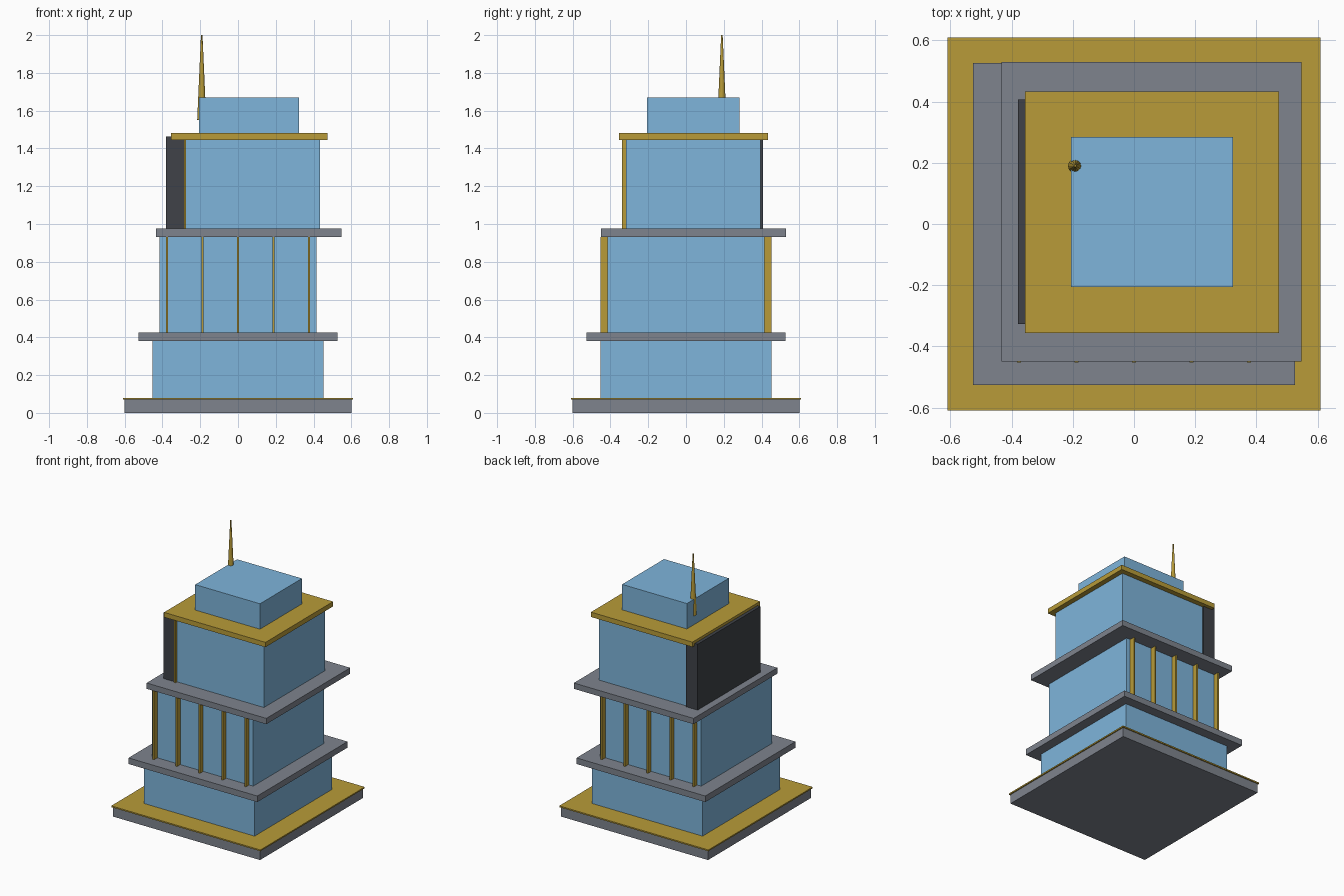
import bpy
import bmesh

if "Cube" in bpy.data.objects:
    bpy.data.objects.remove(bpy.data.objects["Cube"])


def material(name, rgb):
    m = bpy.data.materials.new(name)
    m.diffuse_color = (*rgb, 1)
    m.use_nodes = True
    m.node_tree.nodes["Principled BSDF"].inputs["Base Color"].default_value = m.diffuse_color
    return m


GLASS = material("glass_blue", (0.21, 0.46, 0.71))
GOLD = material("gold", (0.48, 0.33, 0.04))
DARK = material("dark_grey", (0.05, 0.055, 0.065))
STONE = material("stone_grey", (0.21, 0.23, 0.27))


def box(name, x, y, z, mat):
    """Box from (min, max) ranges on each axis."""
    bm = bmesh.new()
    bmesh.ops.create_cube(bm, size=1)
    for v in bm.verts:
        v.co = [r[0] if c < 0 else r[1] for c, r in zip(v.co, (x, y, z))]
    mesh = bpy.data.meshes.new(name)
    bm.to_mesh(mesh)
    bm.free()
    mesh.materials.append(mat)
    ob = bpy.data.objects.new(name, mesh)
    bpy.context.collection.objects.link(ob)
    return ob


def square(name, half, z, mat):
    return box(name, (-half, half), (-half, half), z, mat)


# Plinth and gold trim
square("plinth", 0.602, (0, 0.07), STONE)
square("plinth_trim", 0.61, (0.07, 0.08), GOLD)

# Lower two storeys and their ledge
square("lower_storey", 0.453, (0.08, 0.38), GLASS)
square("lower_ledge", 0.527, (0.38, 0.425), STONE)
square("middle_storey", 0.415, (0.425, 0.932), GLASS)

# Gold fins on the front and back of the middle storey
for side, sign in (("front", -1), ("back", 1)):
    for i in range(5):
        x = (i - 2) * 0.188
        y = sorted((sign * 0.41, sign * 0.453))
        box(f"{side}_fin_{i + 1}", (x - 0.006, x + 0.006), y, (0.425, 0.932), GOLD)

# Offset upper storey with ledge, side core, corner strip and crown plate
box("upper_ledge", (-0.433, 0.547), (-0.45, 0.53), (0.932, 0.975), STONE)
box("upper_storey", (-0.315, 0.435), (-0.318, 0.395), (0.975, 1.446), GLASS)
box("side_core", (-0.38, -0.283), (-0.327, 0.407), (0.975, 1.462), DARK)
box("corner_strip", (-0.287, -0.275), (-0.338, -0.315), (0.975, 1.446), GOLD)
box("crown_plate", (-0.356, 0.474), (-0.356, 0.434), (1.446, 1.482), GOLD)

# Penthouse and spire
box("penthouse", (-0.206, 0.324), (-0.206, 0.284), (1.482, 1.67), GLASS)
bpy.ops.mesh.primitive_cone_add(vertices=12, radius1=0.024, radius2=0.004,
                                depth=0.45, location=(-0.192, 0.19, 1.775))
spire = bpy.context.object
spire.name = "spire"
spire.data.materials.append(GOLD)
